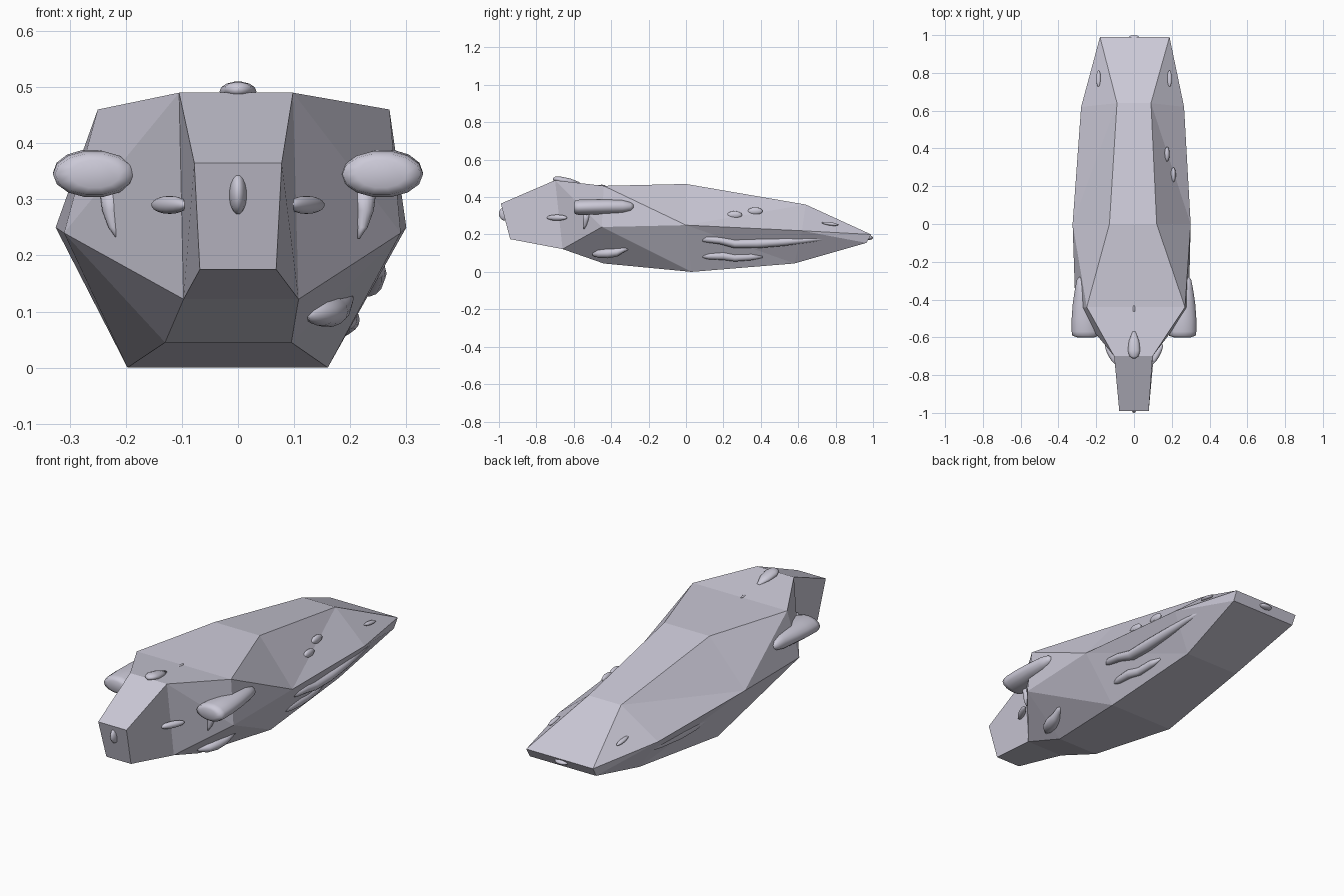
import bpy, bmesh, math
from mathutils import Vector

cube = bpy.data.objects.get("Cube")
if cube:
    bpy.data.objects.remove(cube, do_unlink=True)

# One lavender grey for the whole model
grey = bpy.data.materials.new("lavender_grey")
grey.use_nodes = True
colour = (0.60, 0.585, 0.68, 1)
grey.diffuse_color = colour
grey.node_tree.nodes["Principled BSDF"].inputs["Base Color"].default_value = colour


def finish(bm, name, smooth):
    bmesh.ops.recalc_face_normals(bm, faces=bm.faces)
    for f in bm.faces:
        f.smooth = smooth
    mesh = bpy.data.meshes.new(name)
    bm.to_mesh(mesh)
    bm.free()
    mesh.materials.append(grey)
    obj = bpy.data.objects.new(name, mesh)
    bpy.context.collection.objects.link(obj)
    return obj


def sweep(name, path, up=False, sides=14):
    """Closed tube through stations (x, y, z, half width, half depth)."""
    bm = bmesh.new()
    rings = []
    for x, y, z, w, h in path:
        ring = []
        for i in range(sides):
            a = math.tau * i / sides
            c, s = w * math.cos(a), h * math.sin(a)
            ring.append(bm.verts.new((x + c, y + s, z) if up else (x + c, y, z + s)))
        rings.append(ring)
    for a, b in zip(rings, rings[1:]):
        for i in range(sides):
            j = (i + 1) % sides
            bm.faces.new((a[i], a[j], b[j], b[i]))
    bm.faces.new(rings[0])
    bm.faces.new(rings[-1])
    return finish(bm, name, True)


def pebble(name, centre, size, turn=0, tilt=0):
    """Smooth ellipsoid turned about z and tilted about x."""
    bm = bmesh.new()
    bmesh.ops.create_uvsphere(bm, u_segments=14, v_segments=9, radius=1)
    obj = finish(bm, name, True)
    obj.location, obj.scale = centre, size
    obj.rotation_euler = (math.radians(tilt), 0, math.radians(turn))
    return obj


# Faceted body: each pair gives right x, left x, y, z
pairs = {
    "snout_top": (-.078, .078, -.99, .365), "snout_low": (-.068, .068, -.94, .175),
    "neck_top": (-.105, .098, -.70, .49), "neck_low": (-.097, .108, -.66, .122),
    "chest_top": (-.25, .27, -.44, .46), "chest_mid": (-.31, .29, -.45, .24),
    "chest_low": (-.13, .095, -.44, .045), "waist_top": (-.13, .12, 0, .47),
    "waist_mid": (-.325, .30, 0, .25), "waist_low": (-.197, .16, .03, 0),
    "hip_top": (-.09, .09, .64, .36), "hip_mid": (-.28, .265, .62, .22),
    "hip_low": (-.15, .15, .58, .045),
    "tail_top": (-.18, .188, .99, .20), "tail_low": (-.18, .185, .965, .155),
}
side_faces = [
    "snout_top neck_top neck_low snout_low",
    "neck_top chest_top chest_mid", "neck_top chest_mid neck_low",
    "neck_low chest_mid chest_low",
    "chest_top waist_top waist_mid", "chest_top waist_mid chest_mid",
    "chest_mid waist_mid waist_low", "chest_mid waist_low chest_low",
    "waist_top hip_top waist_mid", "waist_mid hip_top hip_mid",
    "waist_mid hip_mid hip_low", "waist_mid hip_low waist_low",
    "hip_top tail_top hip_mid", "hip_mid tail_top tail_low",
    "hip_mid tail_low hip_low",
]
bm = bmesh.new()
v = {k: (bm.verts.new((a, y, z)), bm.verts.new((b, y, z)))
     for k, (a, b, y, z) in pairs.items()}
for face in side_faces:
    for s in (0, 1):
        bm.faces.new([v[k][s] for k in face.split()])
loop = ["snout_top", "neck_top", "chest_top", "waist_top", "hip_top", "tail_top",
        "tail_low", "hip_low", "waist_low", "chest_low", "neck_low", "snout_low"]
for a, b in zip(loop, loop[1:] + loop[:1]):
    bm.faces.new((v[a][0], v[b][0], v[b][1], v[a][1]))
finish(bm, "body", False)

# Paired parts on both sides of the body
for s, side in ((-1, "right"), (1, "left")):
    sweep(side + "_shoulder_horn", [
        (s * .255, -.60, .345, .045, .025), (s * .256, -.592, .345, .07, .037),
        (s * .257, -.57, .345, .073, .042), (s * .262, -.50, .347, .068, .042),
        (s * .268, -.42, .349, .056, .039), (s * .277, -.34, .35, .035, .034),
        (s * .283, -.295, .35, .02, .022), (s * .284, -.28, .35, .006, .008)])
    sweep(side + "_fang", [
        (s * .225, -.53, .32, .022, .022), (s * .226, -.535, .28, .016, .016),
        (s * .222, -.54, .25, .009, .01), (s * .215, -.545, .23, .002, .002)], up=True)
    pebble(side + "_cheek_nub", (s * .122, -.69, .29), (.016, .062, .016), turn=-s * 28)
    pebble(side + "_tail_nub", (s * .188, .77, .257), (.012, .045, .009), tilt=-8)

# Long side fins, fuller on the left
for s, side, full in ((1, "left", 1), (-1, "right", .65)):
    sweep(side + "_long_fin", [
        (s * .24, .08, .172, .006, .008), (s * .243, .11, .175, .02, .018),
        (s * .24, .18, .168, .025 * full, .02), (s * .228, .26, .15, .03 * full, .024),
        (s * .228, .38, .152, .03 * full, .026), (s * .225, .52, .16, .024 * full, .022),
        (s * .218, .66, .172, .016 * full, .015), (s * .205, .83, .187, .003, .003)])

# Left underside blobs
sweep("left_low_fin", [
    (.19, .07, .085, .006, .006), (.194, .12, .085, .018, .018),
    (.195, .20, .085, .022, .022), (.185, .26, .075, .02, .02),
    (.182, .35, .08, .018, .018), (.18, .41, .08, .004, .005)])
sweep("left_lower_foot", [
    (.13, -.50, .095, .008, .008), (.147, -.47, .097, .03, .022),
    (.16, -.42, .1, .036, .028), (.175, -.37, .105, .026, .024),
    (.19, -.33, .122, .016, .016), (.2, -.285, .135, .004, .005)])
for i, (x, y, z) in enumerate(((.175, .37, .325), (.208, .26, .305))):
    pebble("left_back_bump_%d" % (i + 1), (x, y, z), (.014, .04, .02))

# Centre line details
pebble("nose", (0, -.968, .31), (.016, .032, .037), tilt=12)
sweep("crest", [
    (0, -.712, .495, .006, .006), (0, -.70, .497, .024, .012),
    (0, -.67, .492, .033, .018), (0, -.62, .484, .027, .016),
    (0, -.57, .474, .008, .006)])
pebble("tail_tip", (0, .98, .183), (.035, .02, .012))
pebble("back_dot", (0, -.45, .461), (.006, .02, .005))
